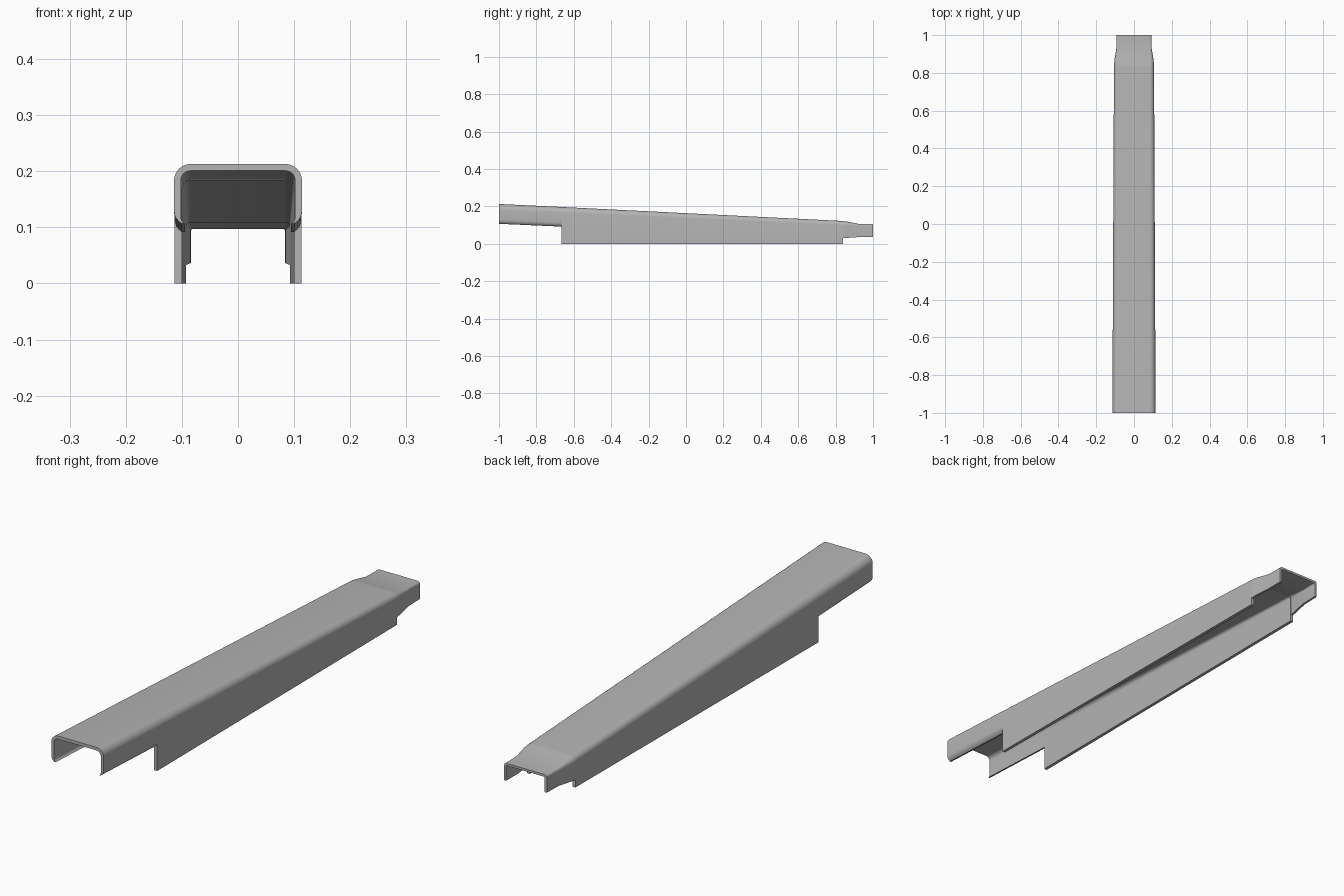
import bpy, bmesh, math

cube = bpy.data.objects.get("Cube")
if cube:
    bpy.data.objects.remove(cube, do_unlink=True)

grey = bpy.data.materials.new("plain grey")
grey.use_nodes = True
colour = (0.46, 0.46, 0.46, 1)
grey.diffuse_color = colour
grey.node_tree.nodes["Principled BSDF"].inputs["Base Color"].default_value = colour

ARC_STEPS = 8


def half_profile(width, top, bottom, radius, lip):
    """Right half of an arch: optional curled-in lip, straight wall, round shoulder."""
    pts = []
    for i in range(5):
        a = math.radians(60) * (1 - i / 4)
        pts.append((width - lip * (1 - math.cos(a)),
                    bottom + lip * (math.sin(math.radians(60)) - math.sin(a))))
    for i in range(ARC_STEPS + 1):
        a = math.pi / 2 * i / ARC_STEPS
        pts.append((width - radius * (1 - math.cos(a)),
                    top - radius * (1 - math.sin(a))))
    return pts


def arch(width, top, bottom, radius, lip):
    right = half_profile(width, top, bottom, radius, lip)
    return right + [(-x, z) for x, z in reversed(right)]


def channel(name, stations, wall, lip=0.0):
    """Loft a thick open-bottomed channel through (y, half width, top, bottom, radius)."""
    bm = bmesh.new()
    rings = []
    for y, width, top, bottom, radius in stations:
        skins = []
        for inset in (0, wall):
            pts = arch(width - inset, top - inset, bottom,
                       max(radius - inset, 0.004), max(lip - inset, 0.0))
            skins.append([bm.verts.new((x, y, z)) for x, z in pts])
        rings.append(skins)
    count = len(rings[0][0])
    for a, b in zip(rings, rings[1:]):
        for skin in (0, 1):
            for i in range(count - 1):
                bm.faces.new((a[skin][i], a[skin][i + 1], b[skin][i + 1], b[skin][i]))
        for i in (0, count - 1):                      # bottom rims
            bm.faces.new((a[0][i], a[1][i], b[1][i], b[0][i]))
    for outer, inner in (rings[0], rings[-1]):        # end rims
        for i in range(count - 1):
            bm.faces.new((outer[i], outer[i + 1], inner[i + 1], inner[i]))
    bmesh.ops.remove_doubles(bm, verts=bm.verts, dist=0.00001)
    bmesh.ops.recalc_face_normals(bm, faces=bm.faces)
    mesh = bpy.data.meshes.new(name)
    bm.to_mesh(mesh)
    bm.free()
    mesh.materials.append(grey)
    obj = bpy.data.objects.new(name, mesh)
    bpy.context.collection.objects.link(obj)
    bpy.ops.object.select_all(action="DESELECT")
    obj.select_set(True)
    bpy.context.view_layer.objects.active = obj
    bpy.ops.object.shade_smooth_by_angle(angle=math.radians(25))


# Short-sided hood with curled lower lips
channel("front_hood", [(-1, 0.114, 0.213, 0.107, 0.03),
                       (-0.665, 0.113, 0.197, 0.092, 0.03)], 0.012, lip=0.026)

# Long tapering cover with deep side skirts
channel("main_cover", [(-0.665, 0.113, 0.197, 0, 0.03),
                       (0.84, 0.106, 0.122, 0, 0.022)], 0.013)

# Narrowed rear end
channel("rear_tip", [(0.84, 0.106, 0.122, 0.03, 0.022),
                     (0.865, 0.104, 0.118, 0.032, 0.018),
                     (0.925, 0.094, 0.106, 0.036, 0.01),
                     (1, 0.093, 0.106, 0.037, 0.01)], 0.009)
